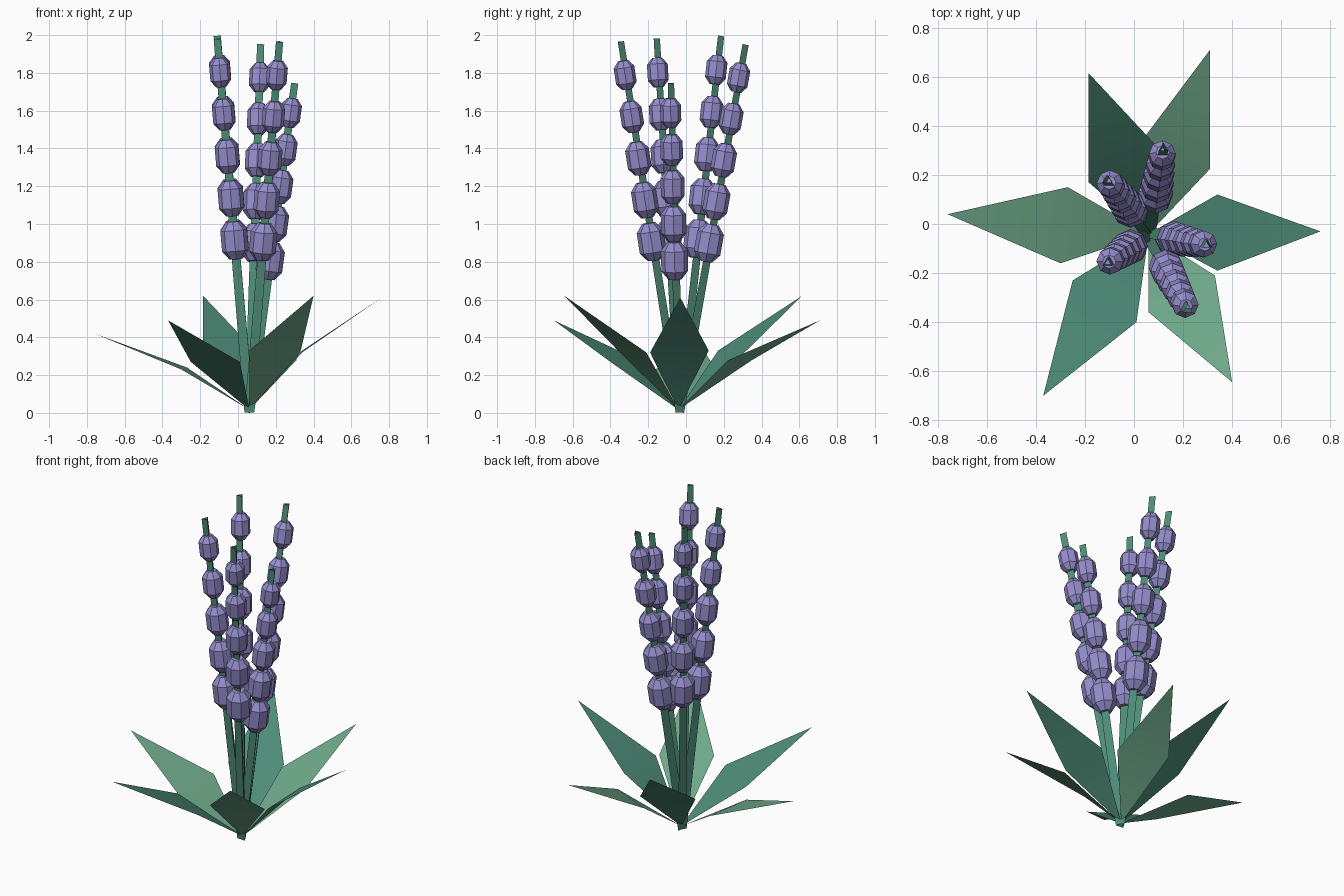
import bpy, bmesh, math
from mathutils import Vector, Matrix

if "Cube" in bpy.data.objects:
    bpy.data.objects.remove(bpy.data.objects["Cube"])

ROOT = Vector((0.06, -0.04, 0.005))


def material(name, rgb):
    m = bpy.data.materials.new(name)
    m.diffuse_color = (*rgb, 1)
    m.use_nodes = True
    m.node_tree.nodes["Principled BSDF"].inputs["Base Color"].default_value = m.diffuse_color
    return m


TEAL = material("teal green", (0.076, 0.262, 0.188))
LIGHT = material("light green", (0.156, 0.392, 0.251))
LILAC = material("lilac", (0.305, 0.270, 0.610))


def finish(name, bm, mat, smooth=False):
    me = bpy.data.meshes.new(name)
    for f in bm.faces:
        f.smooth = smooth
    bm.to_mesh(me)
    bm.free()
    me.materials.append(mat)
    ob = bpy.data.objects.new(name, me)
    bpy.context.collection.objects.link(ob)


def lathe(bm, profile, sides, origin, axis, capped):
    """Stack rings of (radius, height) along an axis and skin them."""
    turn = Vector((0, 0, 1)).rotation_difference(axis).to_matrix().to_4x4()
    place = Matrix.Translation(origin) @ turn
    rings = []
    for r, h in profile:
        angles = [math.pi / 2 + math.tau * i / sides for i in range(sides)]
        rings.append([bm.verts.new(place @ Vector((r * math.cos(a), r * math.sin(a), h)))
                      for a in angles])
    for low, high in zip(rings, rings[1:]):
        for i in range(sides):
            j = (i + 1) % sides
            bm.faces.new((low[i], low[j], high[j], high[i]))
    if capped:
        bm.faces.new(rings[0][::-1])
        bm.faces.new(rings[-1])


# Flower stalks: open three-sided stem with five buds that shrink upward
TIPS = [(-0.11, 0.18, 1.995), (0.12, 0.31, 1.95), (0.30, -0.085, 1.745),
        (0.22, -0.35, 1.965), (-0.11, -0.16, 1.98)]
for n, tip in enumerate(TIPS, 1):
    span = Vector(tip) - ROOT
    axis = span.normalized()
    stem = bmesh.new()
    lathe(stem, [(0.030, 0), (0.022, span.length)], 3, ROOT, axis, False)
    finish(f"stem_{n}", stem, TEAL)

    buds = bmesh.new()
    for i in range(5):
        r = 0.071 - 0.004 * i
        h = 1.4 * r
        shape = [(0.5 * r, -h), (r, -0.55 * h), (r, 0.55 * h), (0.5 * r, h)]
        lathe(buds, shape, 8, ROOT + span * (0.46 + 0.1125 * i), axis, True)
    finish(f"buds_{n}", buds, LILAC)

# Leaves: tip, right and left corner of each kite, bent across the middle
LEAVES = [
    ((0.76, -0.03, 0.61), (0.34, -0.19, 0.32), (0.34, 0.12, 0.33), TEAL),
    ((0.31, 0.71, 0.49), (0.31, 0.225, 0.28), (0.04, 0.35, 0.28), LIGHT),
    ((-0.185, 0.615, 0.62), (0.09, 0.32, 0.33), (-0.185, 0.17, 0.33), TEAL),
    ((-0.76, 0.04, 0.42), (-0.27, 0.15, 0.24), (-0.30, -0.16, 0.23), LIGHT),
    ((-0.37, -0.70, 0.49), (-0.25, -0.23, 0.27), (0.01, -0.40, 0.27), TEAL),
    ((0.40, -0.645, 0.62), (0.06, -0.36, 0.33), (0.33, -0.21, 0.32), LIGHT),
]
for n, (tip, right, left, mat) in enumerate(LEAVES, 1):
    bm = bmesh.new()
    base, r, t, l = [bm.verts.new(p) for p in
                     (ROOT + Vector((0, 0, 0.012)), right, tip, left)]
    bm.faces.new((base, r, l))
    bm.faces.new((r, t, l))
    finish(f"leaf_{n}", bm, mat, smooth=True)
